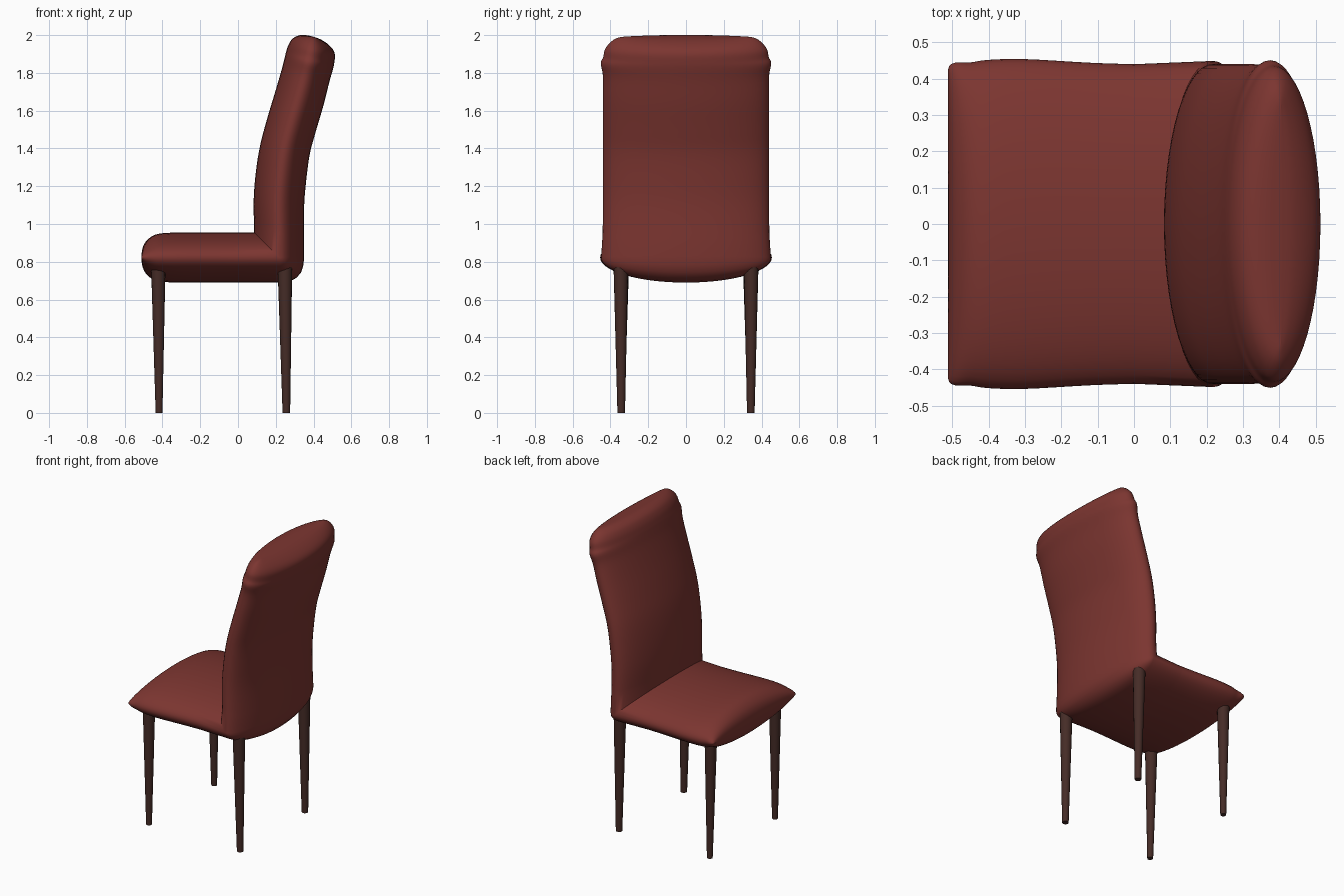
import bpy, bmesh, math
from mathutils import Vector

if "Cube" in bpy.data.objects:
    bpy.data.objects.remove(bpy.data.objects["Cube"])


def material(name, rgb):
    m = bpy.data.materials.new(name)
    m.diffuse_color = (*rgb, 1)
    m.use_nodes = True
    m.node_tree.nodes["Principled BSDF"].inputs["Base Color"].default_value = m.diffuse_color
    return m


def finish(bm, name, mat, angle):
    bmesh.ops.remove_doubles(bm, verts=bm.verts, dist=0.0004)
    bmesh.ops.recalc_face_normals(bm, faces=bm.faces)
    me = bpy.data.meshes.new(name)
    bm.to_mesh(me)
    bm.free()
    ob = bpy.data.objects.new(name, me)
    bpy.context.collection.objects.link(ob)
    me.materials.append(mat)
    bpy.ops.object.select_all(action='DESELECT')
    ob.select_set(True)
    bpy.context.view_layer.objects.active = ob
    bpy.ops.object.shade_smooth_by_angle(angle=math.radians(angle))
    return ob


def ring(xi, zi, xo, zo, w, c=None):
    """Oval section: inner point, outer point, half width, optional centre."""
    cx, cz = c or ((xi + xo) / 2, (zi + zo) / 2)
    return Vector((xi, zi, cx, cz, xo, zo, w))


def smooth(rings, steps=4):
    """Catmull-Rom interpolation through a list of sections."""
    out = []
    for i in range(len(rings) - 1):
        b, c = rings[i], rings[i + 1]
        a = rings[max(i - 1, 0)]
        d = rings[min(i + 2, len(rings) - 1)]
        for k in range(steps):
            t = k / steps
            out.append(0.5 * (2 * b + (c - a) * t + (2 * a - 5 * b + 4 * c - d) * t * t
                              + (3 * b - a - 3 * c + d) * t ** 3))
    return out + [rings[-1]]


red = material("upholstery", (0.20, 0.036, 0.03))
wood = material("dark_wood", (0.06, 0.025, 0.02))

# Seat sections, rounded front edge to rear
seat = smooth([
    ring(-.512, .823, -.512, .823, .425),
    ring(-.506, .870, -.506, .776, .438),
    ring(-.487, .908, -.487, .737, .445),
    ring(-.450, .938, -.450, .707, .445),
    ring(-.400, .951, -.400, .694, .452),
    ring(-.300, .955, -.300, .690, .454),
    ring(-.120, .955, -.120, .690, .444),
    ring(.000, .955, .000, .690, .440),
])

# Mitred corner: shared crease inside, rounded outside
corner = [ring(.085, .955, x, z, .449, (.218, .823)) for x, z in
          [(.235, .690), (.275, .697), (.31, .715), (.335, .745), (.347, .785), (.35, .83)]]

# Back sections, bottom to rounded top
back = smooth([
    ring(.085, .990, .350, .920, .441),
    ring(.083, 1.13, .350, 1.09, .440),
    ring(.095, 1.28, .360, 1.22, .440),
    ring(.118, 1.42, .380, 1.37, .440),
    ring(.155, 1.56, .412, 1.49, .440),
    ring(.200, 1.71, .453, 1.63, .440),
    ring(.232, 1.82, .483, 1.75, .440),
    ring(.247, 1.88, .503, 1.82, .451),
    ring(.255, 1.912, .510, 1.855, .438),
    ring(.268, 1.950, .513, 1.895, .430),
    ring(.290, 1.982, .502, 1.925, .408),
    ring(.325, 1.999, .475, 1.953, .380),
    ring(.365, 1.999, .440, 1.976, .350),
    ring(.405, 1.990, .405, 1.990, .325),
])

# Upholstered seat and back: one oval swept around the corner
N = 56
bm = bmesh.new()
loops = []
for r in seat + corner + back:
    xi, zi, xc, zc, xo, zo, w = r
    loop = []
    for k in range(N):
        a = 2 * math.pi * k / N
        f = math.cos(a)
        px, pz = (xo, zo) if f > 0 else (xi, zi)
        f = abs(f)
        loop.append(bm.verts.new((xc + f * (px - xc), w * math.sin(a), zc + f * (pz - zc))))
    loops.append(loop)
for p, q in zip(loops, loops[1:]):
    for k in range(N):
        j = (k + 1) % N
        bm.faces.new((p[k], p[j], q[j], q[k]))
bmesh.ops.dissolve_degenerate(bm, edges=bm.edges, dist=0.0004)
finish(bm, "seat_and_back", red, 40)


# Tapered round legs
def leg(name, top, bottom, r_top, r_bot, sides=16):
    bm = bmesh.new()
    rows = [[bm.verts.new((c[0] + r * math.cos(2 * math.pi * k / sides),
                           c[1] + r * math.sin(2 * math.pi * k / sides), c[2]))
             for k in range(sides)] for c, r in ((bottom, r_bot), (top, r_top))]
    for k in range(sides):
        j = (k + 1) % sides
        bm.faces.new((rows[0][k], rows[0][j], rows[1][j], rows[1][k]))
    bm.faces.new(rows[0])
    bm.faces.new(rows[1])
    finish(bm, name, wood, 40)


for side, s in (("left", -1), ("right", 1)):
    leg("front_leg_" + side, (-.422, s * .34, .77), (-.418, s * .345, 0), .038, .018)
    leg("back_leg_" + side, (.248, s * .345, .79), (.256, s * .343, 0), .039, .02)
